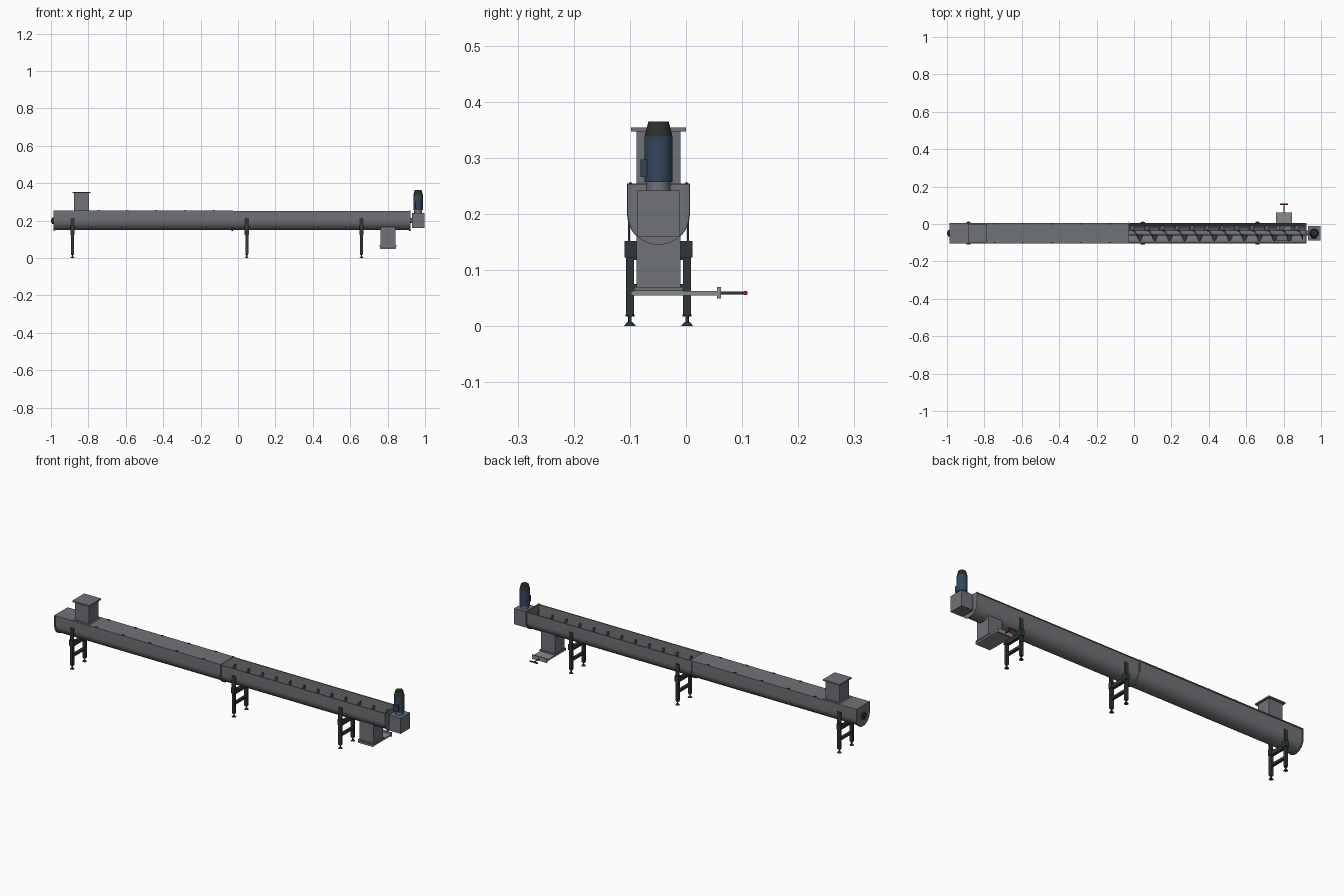
import bpy, bmesh, math
from mathutils import Matrix, Vector

cube = bpy.data.objects.get("Cube")
if cube:
    bpy.data.objects.remove(cube, do_unlink=True)

YC, ZC = -0.049, 0.2      # screw axis
parts = []


def material(name, rgb):
    m = bpy.data.materials.new(name)
    m.use_nodes = True
    m.diffuse_color = (*rgb, 1)
    m.node_tree.nodes["Principled BSDF"].inputs["Base Color"].default_value = (*rgb, 1)
    return m


STEEL = material("steel grey", (0.16, 0.168, 0.18))
LIGHT = material("light steel", (0.25, 0.26, 0.27))
DARK = material("dark frame", (0.03, 0.038, 0.037))
BLUE = material("motor blue", (0.032, 0.062, 0.11))
BLACK = material("fan cover black", (0.025, 0.03, 0.026))
RED = material("handle red", (0.4, 0.012, 0.02))


def finish(bm, name, mat):
    bmesh.ops.recalc_face_normals(bm, faces=bm.faces)
    me = bpy.data.meshes.new(name)
    bm.to_mesh(me)
    bm.free()
    me.materials.append(mat)
    ob = bpy.data.objects.new(name, me)
    bpy.context.collection.objects.link(ob)
    parts.append(ob)
    return ob


def box(name, x, y, z, mat):
    """Box from (min, max) pairs."""
    bm = bmesh.new()
    bmesh.ops.create_cube(bm, size=1)
    for v in bm.verts:
        v.co = [(a + b) / 2 + c * (b - a) for (a, b), c in zip((x, y, z), v.co)]
    return finish(bm, name, mat)


def rod(name, start, end, r1, mat, r2=None, sides=24):
    """Cylinder or cone between two points."""
    a, b = Vector(start), Vector(end)
    bm = bmesh.new()
    turn = Vector((0, 0, 1)).rotation_difference(b - a).to_matrix().to_4x4()
    bmesh.ops.create_cone(bm, cap_ends=True, segments=sides, radius1=r1,
                          radius2=r1 if r2 is None else r2, depth=(b - a).length,
                          matrix=Matrix.Translation((a + b) / 2) @ turn)
    return finish(bm, name, mat)


def u_curve(r, top):
    """U outline in (y, z), from one upper corner round to the other."""
    n = 24
    arc = [(YC - r * math.cos(math.pi * i / n), ZC - r * math.sin(math.pi * i / n))
           for i in range(n + 1)]
    return [(YC - r, top)] + arc + [(YC + r, top)]


def extrude_x(name, outline, x0, x1, mat):
    bm = bmesh.new()
    f = bm.faces.new([bm.verts.new((x0, y, z)) for y, z in outline])
    res = bmesh.ops.extrude_face_region(bm, geom=[f], use_keep_orig=True)
    moved = [g for g in res["geom"] if isinstance(g, bmesh.types.BMVert)]
    bmesh.ops.translate(bm, verts=moved, vec=(x1 - x0, 0, 0))
    return finish(bm, name, mat)


def u_shell(name, r_out, r_in, top, x0, x1, mat):
    return extrude_x(name, u_curve(r_out, top) + u_curve(r_in, top)[::-1], x0, x1, mat)


def mirror_y(d0, d1):
    """Matching y ranges on both sides of the screw axis."""
    return [("right", (YC - d1, YC - d0)), ("left", (YC + d0, YC + d1))]


# Trough, end plates and joint flange
u_shell("trough", 0.051, 0.049, 0.25, -0.983, 0.918, STEEL)
for side, y in mirror_y(0.049, 0.055):
    box("trough_rim_" + side, (-0.983, 0.918), y, (0.248, 0.251), STEEL)
extrude_x("tail_end_plate", u_curve(0.055, 0.253), -0.986, -0.98, STEEL)
extrude_x("drive_end_plate", u_curve(0.055, 0.253), 0.915, 0.921, STEEL)
u_shell("joint_flange", 0.056, 0.0495, 0.254, -0.036, -0.026, STEEL)

# Cover with its bolts
box("cover", (-0.983, -0.028), (YC - 0.055, YC + 0.055), (0.251, 0.253), STEEL)
for i in range(5):
    x = -0.745 + i * 0.154
    for side, y in mirror_y(0.047, 0.053):
        box(f"cover_clip_{side}_{i}", (x - 0.006, x + 0.006), y, (0.252, 0.256), DARK)

# Screw: shaft and helical flight
rod("screw_shaft", (-0.99, YC, ZC), (0.935, YC, ZC), 0.013, STEEL)
bm = bmesh.new()
pitch, steps, x_start, x_end = 0.08, 24, -0.97, 0.905
last = None
for i in range(int((x_end - x_start) / pitch * steps) + 1):
    a = 2 * math.pi * i / steps
    pair = [bm.verts.new((x_start + pitch * i / steps, YC + r * math.cos(a), ZC + r * math.sin(a)))
            for r in (0.012, 0.042)]
    if last:
        bm.faces.new((last[0], last[1], pair[1], pair[0]))
    last = pair
flight = finish(bm, "screw_flight", STEEL)
solid = flight.modifiers.new("thickness", "SOLIDIFY")
solid.thickness, solid.offset = 0.002, 0

# Tail bearing
rod("tail_bearing", (-0.986, YC, ZC), (-0.994, YC, ZC), 0.018, DARK)
rod("tail_bearing_cap", (-0.994, YC, ZC), (-1.0, YC, ZC), 0.011, DARK, 0.008)

# Inlet chute
box("inlet_chute", (-0.877, -0.797), (YC - 0.039, YC + 0.039), (0.252, 0.35), STEEL)
box("inlet_flange", (-0.886, -0.788), (YC - 0.049, YC + 0.049), (0.347, 0.354), STEEL)
box("inlet_base", (-0.886, -0.788), (YC - 0.049, YC + 0.049), (0.252, 0.2545), STEEL)

# Outlet chute and slide gate
box("outlet_chute", (0.762, 0.842), (YC - 0.039, YC + 0.039), (0.065, 0.17), STEEL)
box("outlet_flange", (0.757, 0.847), (YC - 0.044, YC + 0.044), (0.063, 0.07), STEEL)
box("slide_gate", (0.76, 0.844), (YC - 0.049, 0.058), (0.055, 0.063), LIGHT)
box("gate_end_plate", (0.76, 0.844), (0.055, 0.062), (0.049, 0.07), LIGHT)
rod("gate_rod", (0.802, 0.06, 0.059), (0.802, 0.107, 0.059), 0.003, DARK, sides=12)
rod("gate_handle", (0.78, 0.106, 0.059), (0.824, 0.106, 0.059), 0.004, RED, sides=12)

# Gearbox and motor
MX = 0.963
box("gearbox", (0.93, 0.998), (YC - 0.038, YC + 0.038), (0.16, 0.242), STEEL)
rod("motor_neck", (MX, YC, 0.242), (MX, YC, 0.258), 0.021, STEEL, sides=32)
rod("motor_body", (MX, YC, 0.257), (MX, YC, 0.338), 0.025, BLUE, sides=32)
rod("motor_fan_cover", (MX, YC, 0.338), (MX, YC, 0.365), 0.025, BLACK, 0.018, 32)
box("motor_terminal_box", (MX - 0.014, MX + 0.014), (YC - 0.032, YC - 0.02), (0.266, 0.297), BLUE)

# Support frames
for n, x in enumerate((-0.885, 0.047, 0.66)):
    def wide(w):
        return (x - w, x + w)

    for side, y in mirror_y(0.0505, 0.0545):
        box(f"strap_{side}_{n}", wide(0.011), y, (0.14, 0.213), DARK)
    for side, y in mirror_y(0.038, 0.061):
        box(f"leg_head_{side}_{n}", wide(0.011), y, (0.122, 0.152), DARK)
    for side, y in mirror_y(0.044, 0.058):
        box(f"leg_{side}_{n}", wide(0.008), y, (0.021, 0.124), DARK)
        yc = sum(y) / 2
        rod(f"foot_stem_{side}_{n}", (x, yc, 0.006), (x, yc, 0.022), 0.003, DARK, sides=12)
        rod(f"foot_nut_{side}_{n}", (x, yc, 0.017), (x, yc, 0.021), 0.008, DARK, sides=6)
        rod(f"foot_pad_{side}_{n}", (x, yc, 0), (x, yc, 0.007), 0.011, DARK, 0.005, 16)
    box(f"upper_crossbar_{n}", wide(0.008), (YC - 0.045, YC + 0.045), (0.118, 0.138), DARK)
    box(f"lower_crossbar_{n}", wide(0.007), (YC - 0.045, YC + 0.045), (0.063, 0.075), DARK)

# Smooth shading with sharp edges kept
bpy.ops.object.select_all(action="DESELECT")
for ob in parts:
    ob.select_set(True)
bpy.context.view_layer.objects.active = parts[0]
bpy.ops.object.shade_smooth_by_angle(angle=math.radians(35))
